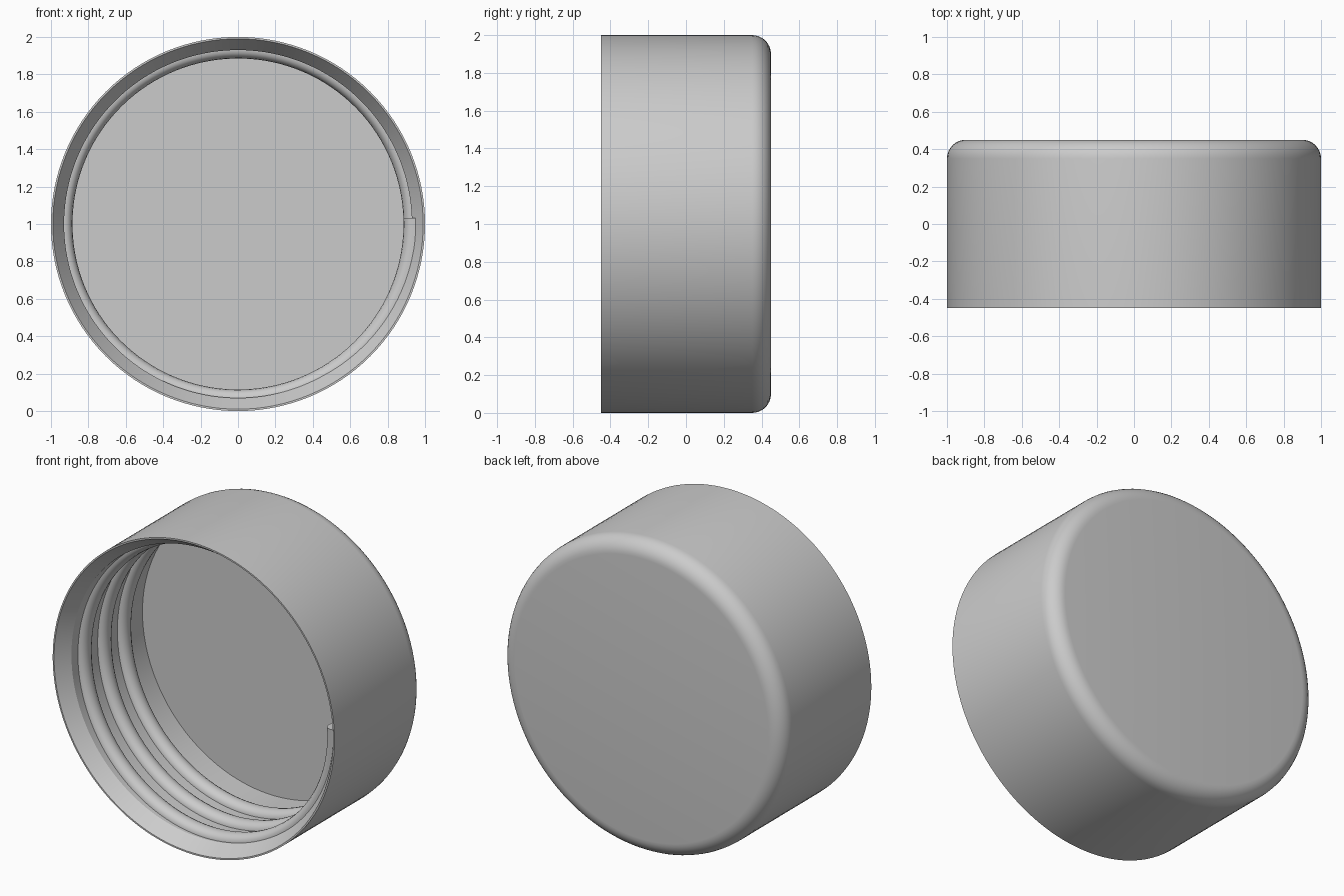
import bpy, bmesh
from math import sin, cos, pi, radians

cube = bpy.data.objects.get("Cube")
if cube:
    bpy.data.objects.remove(cube, do_unlink=True)

grey = bpy.data.materials.new("grey plastic")
grey.use_nodes = True
colour = (0.6, 0.6, 0.6, 1)
grey.diffuse_color = colour
grey.node_tree.nodes["Principled BSDF"].inputs["Base Color"].default_value = colour

SEGMENTS = 128
FRONT, BACK = -0.45, 0.45
WALL = 0.93


def point(radius, y, angle):
    return (radius * cos(angle), y, 1 + radius * sin(angle))


def finish(name, bm):
    bmesh.ops.recalc_face_normals(bm, faces=bm.faces)
    mesh = bpy.data.meshes.new(name)
    bm.to_mesh(mesh)
    bm.free()
    mesh.materials.append(grey)
    obj = bpy.data.objects.new(name, mesh)
    bpy.context.collection.objects.link(obj)
    bpy.ops.object.select_all(action="DESELECT")
    obj.select_set(True)
    bpy.context.view_layer.objects.active = obj
    bpy.ops.object.shade_smooth_by_angle(angle=radians(30))
    return obj


def bridge(bm, a, b, closed=False):
    count = len(a) if closed else len(a) - 1
    for i in range(count):
        j = (i + 1) % len(a)
        bm.faces.new((a[i], a[j], b[j], b[i]))


# Cap shell: turned cup with a rounded closed end and a chamfered mouth
fillet = 0.1
profile = [(WALL, 0.36), (WALL, FRONT + 0.09), (0.99, FRONT), (1, FRONT)]
profile += [(1 - fillet + fillet * cos(t * pi / 16), BACK - fillet + fillet * sin(t * pi / 16))
            for t in range(9)]
bm = bmesh.new()
rings = [[bm.verts.new(point(r, y, 2 * pi * i / SEGMENTS)) for i in range(SEGMENTS)]
         for r, y in profile]
for a, b in zip(rings, rings[1:]):
    bridge(bm, a, b, closed=True)
bm.faces.new(rings[0])
bm.faces.new(rings[-1])
finish("cap_shell", bm)

# Screw thread: rounded ridge swept along a helix inside the wall
TURNS, PITCH, HEIGHT, HALF_WIDTH = 3, 0.2, 0.045, 0.055
bm = bmesh.new()
sections = []
for i in range(TURNS * SEGMENTS + 1):
    turn = i / SEGMENTS
    centre = FRONT + 0.11 + PITCH * turn
    angle = radians(2) - 2 * pi * turn
    ridge = [(WALL - HEIGHT * sin(pi * k / 8), centre - HALF_WIDTH * cos(pi * k / 8))
             for k in range(9)]
    outline = [(WALL + 0.02, centre - HALF_WIDTH)] + ridge + [(WALL + 0.02, centre + HALF_WIDTH)]
    sections.append([bm.verts.new(point(r, y, angle)) for r, y in outline])
for a, b in zip(sections, sections[1:]):
    bridge(bm, a, b, closed=True)
bm.faces.new(sections[0])
bm.faces.new(sections[-1])
finish("screw_thread", bm)
